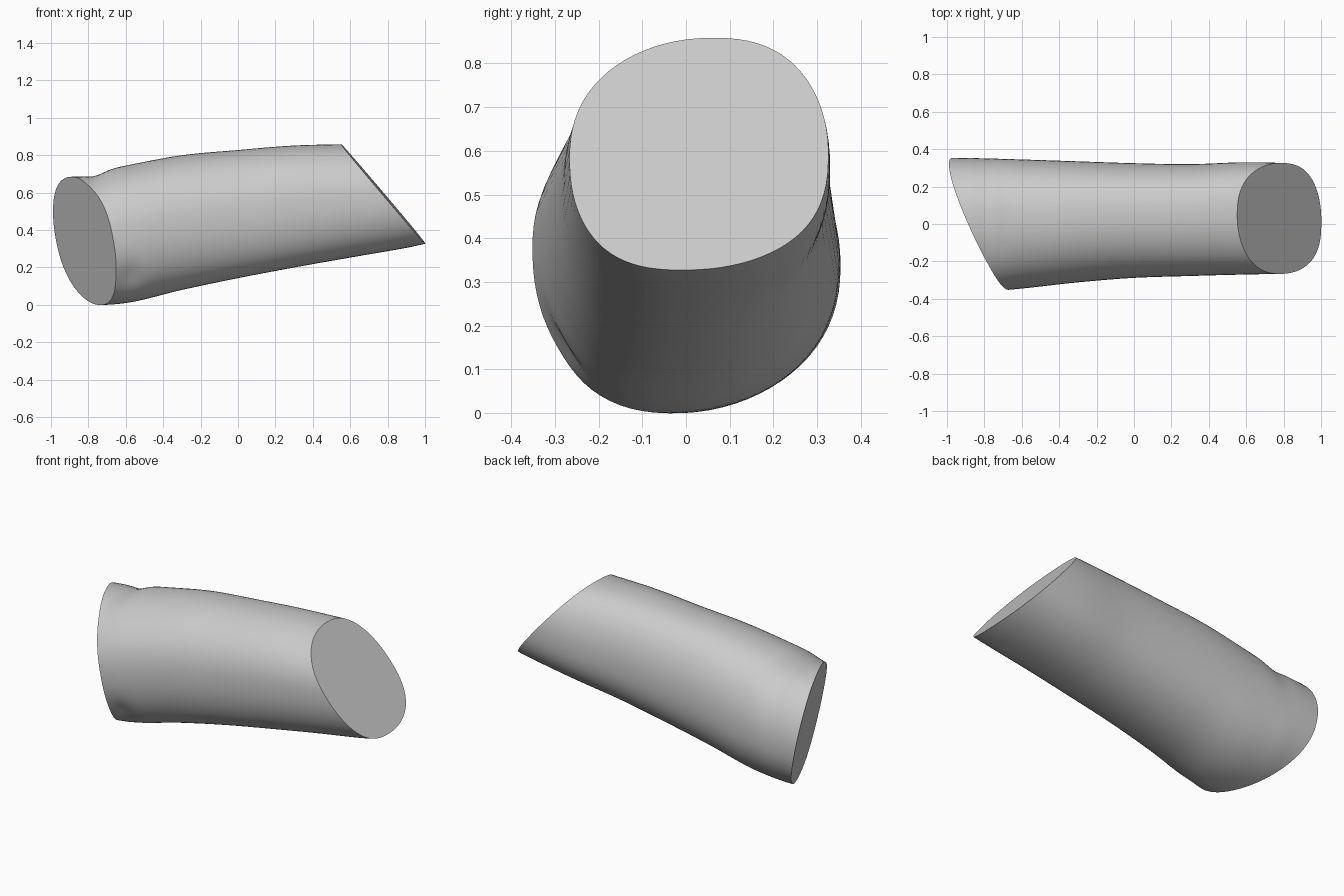
import bpy, bmesh, math
from mathutils import Vector

old = bpy.data.objects.get("Cube")
if old:
    bpy.data.objects.remove(old, do_unlink=True)

# Plain grey material
grey = bpy.data.materials.new("plain grey")
grey.use_nodes = True
colour = (0.6, 0.6, 0.6, 1)
grey.diffuse_color = colour
grey.node_tree.nodes["Principled BSDF"].inputs["Base Color"].default_value = colour

# Silhouette profiles at evenly spaced stations along x
START, STEP = -1.2, 0.3
BOTTOM = [-0.01, -0.005, 0.01, 0.08, 0.143, 0.2, 0.253, 0.305, 0.365]
TOP = [0.67, 0.685, 0.745, 0.80, 0.828, 0.852, 0.86, 0.87, 0.88]
FRONT = [-0.38, -0.37, -0.345, -0.312, -0.288, -0.278, -0.27, -0.265, -0.26]
BACK = [0.355, 0.353, 0.345, 0.335, 0.325, 0.32, 0.33, 0.323, 0.315]


def sample(values, x):
    """Smooth interpolation through the stations."""
    f = (x - START) / STEP
    i = max(0, min(len(values) - 2, int(f)))
    t = f - i
    p0, p1, p2, p3 = (values[max(0, min(len(values) - 1, i + k))] for k in (-1, 0, 1, 2))
    return p1 + 0.5 * t * (p2 - p0 + t * (2*p0 - 5*p1 + 4*p2 - p3 + t * (3*(p1 - p2) + p3 - p0)))


def bump(value, centre, width):
    return math.exp(-((value - centre) / width) ** 2)


def rounded(c, power):
    """Slightly squared circle."""
    return math.copysign(abs(c) ** power, c)


# Sleeve: loft of soft oval rings
RINGS, SIDES = 90, 80
bm = bmesh.new()
rings = []
for r in range(RINGS + 1):
    x = START + 2.4 * r / RINGS
    # the top dips just behind the left-hand rim
    lo, hi = sample(BOTTOM, x), sample(TOP, x) - 0.02 * bump(x, -0.77, 0.07)
    front, back = sample(FRONT, x), sample(BACK, x)
    power = 0.9 - 0.03 * x
    ring = []
    for s in range(SIDES):
        a = math.tau * s / SIDES
        u, v = rounded(math.cos(a), power), rounded(math.sin(a), power)
        # shallow fold low on the front, close to the left-hand cut
        fold = 1 - 0.04 * bump(x, -0.58, 0.06) * bump(a, math.radians(218), 0.25)
        y = (front + back) / 2 + fold * u * (back - front) / 2 + 0.035 * v * (1 - u * u)
        z = (lo + hi) / 2 + fold * v * (hi - lo) / 2
        ring.append(bm.verts.new((x, y, z)))
    rings.append(ring)
for a, b in zip(rings, rings[1:]):
    for s in range(SIDES):
        n = (s + 1) % SIDES
        bm.faces.new((a[s], a[n], b[n], b[s]))

# Slanted cuts at both ends, closed with flat caps
cuts = [(Vector((-0.75, 0, 0)), Vector((-1, -0.435, -0.2))),
        (Vector((0.55, 0.03, 0.86)), Vector((0.53, -0.013, 0.45)))]
for point, normal in cuts:
    geom = bm.verts[:] + bm.edges[:] + bm.faces[:]
    cut = bmesh.ops.bisect_plane(bm, geom=geom, plane_co=point,
                                 plane_no=normal.normalized(), clear_outer=True)
    rim = [e for e in cut["geom_cut"] if isinstance(e, bmesh.types.BMEdge)]
    bmesh.ops.holes_fill(bm, edges=rim, sides=0)
bmesh.ops.recalc_face_normals(bm, faces=bm.faces[:])

mesh = bpy.data.meshes.new("sleeve")
bm.to_mesh(mesh)
bm.free()
mesh.materials.append(grey)
sleeve = bpy.data.objects.new("sleeve", mesh)
bpy.context.collection.objects.link(sleeve)
bpy.context.view_layer.objects.active = sleeve
sleeve.select_set(True)
bpy.ops.object.shade_smooth_by_angle(angle=math.radians(35))
